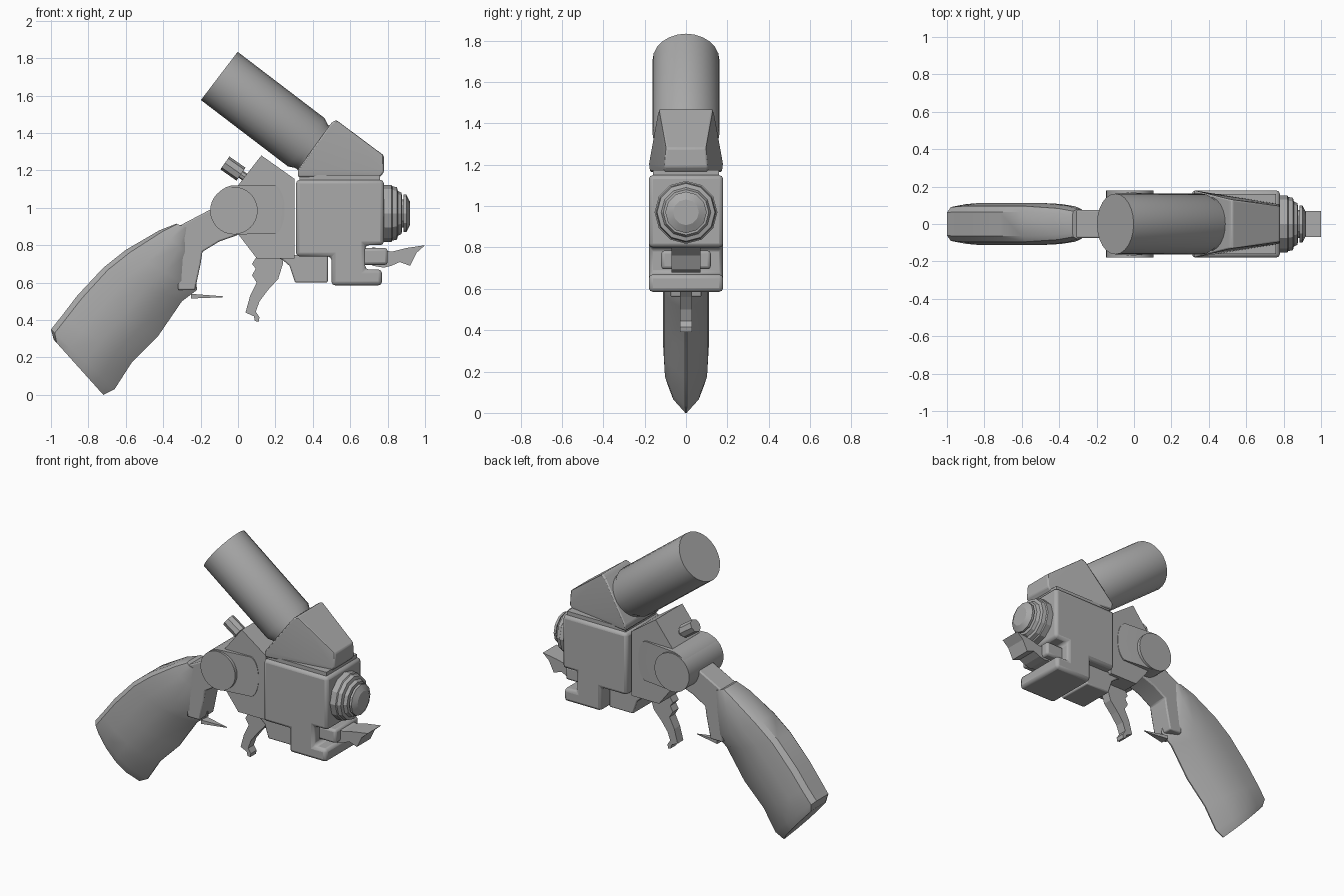
import bpy, bmesh, math
from mathutils import Vector

cube = bpy.data.objects.get("Cube")
if cube:
    bpy.data.objects.remove(cube, do_unlink=True)

grey = bpy.data.materials.new("plain grey")
grey.use_nodes = True
grey.diffuse_color = (0.4, 0.4, 0.4, 1)
grey.node_tree.nodes["Principled BSDF"].inputs["Base Color"].default_value = (0.4, 0.4, 0.4, 1)


def finish(name, bm, bevel=0, smooth=30, segments=2):
    bmesh.ops.recalc_face_normals(bm, faces=bm.faces)
    mesh = bpy.data.meshes.new(name)
    bm.to_mesh(mesh)
    bm.free()
    mesh.materials.append(grey)
    ob = bpy.data.objects.new(name, mesh)
    bpy.context.collection.objects.link(ob)
    if bevel:
        mod = ob.modifiers.new("Bevel", "BEVEL")
        mod.width, mod.segments = bevel, segments
        mod.limit_method, mod.angle_limit = "ANGLE", math.radians(35)
    bpy.ops.object.select_all(action="DESELECT")
    ob.select_set(True)
    bpy.context.view_layer.objects.active = ob
    if smooth:
        bpy.ops.object.shade_smooth_by_angle(angle=math.radians(smooth))
    return ob


def loft(name, rings, **kw):
    """Skin a list of equal-length closed rings and cap both ends."""
    bm = bmesh.new()
    vs = [[bm.verts.new(p) for p in ring] for ring in rings]
    n = len(vs[0])
    for a, b in zip(vs, vs[1:]):
        for i in range(n):
            bm.faces.new((a[i], a[(i + 1) % n], b[(i + 1) % n], b[i]))
    bm.faces.new(vs[0])
    bm.faces.new(vs[-1])
    return finish(name, bm, **kw)


def slab(name, profile, half, **kw):
    """Extrude a side profile (x, z) symmetrically across y."""
    return loft(name, [[(x, y, z) for x, z in profile] for y in (-half, half)], **kw)


def hull(name, points, **kw):
    bm = bmesh.new()
    for p in points:
        bm.verts.new(p)
    bmesh.ops.convex_hull(bm, input=bm.verts)
    bmesh.ops.dissolve_limit(bm, angle_limit=0.02, verts=bm.verts, edges=bm.edges)
    return finish(name, bm, **kw)


def turned(name, start, axis, stations, sides, **kw):
    """Rings of (distance, radius) along an axis lying in the xz plane."""
    d = Vector(axis).normalized()
    up = Vector((-d.z, 0, d.x))
    rings = []
    for t, r in stations:
        ring = []
        for i in range(sides):
            a = math.tau * i / sides
            ring.append(Vector(start) + d * t + up * r * math.cos(a) + Vector((0, r * math.sin(a), 0)))
        rings.append(ring)
    return loft(name, rings, **kw)


# Camera body with notches for the bracket and lower block
slab("body", [(0.31, 1.15), (0.78, 1.15), (0.78, 0.80), (0.68, 0.80), (0.68, 0.67),
              (0.77, 0.67), (0.77, 0.585), (0.5, 0.585), (0.5, 0.74), (0.31, 0.74)],
     0.18, bevel=0.02)
slab("body_top_plate", [(0.33, 1.14), (0.76, 1.14), (0.76, 1.175), (0.33, 1.175)], 0.16)

# Prism housing, narrowing to the front
sections = [(0.32, 1.165, 0.175), (0.32, 1.205, 0.18), (0.50, 1.455, 0.135), (0.525, 1.47, 0.13),
            (0.78, 1.28, 0.095), (0.78, 1.19, 0.105), (0.76, 1.165, 0.105)]
hull("prism_housing", [(x, s * w, z) for x, z, w in sections for s in (-1, 1)], bevel=0.008)

# Viewing tube
turned("viewing_tube", (-0.1, 0, 1.705), (0.8, 0, -0.61),
       [(0, 0.162), (0.585, 0.162), (0.62, 0.145), (0.68, 0.145)], 24)

# Lens rings and cone
turned("lens", (0.77, 0, 0.97), (1, 0, 0),
       [(0, 0.152), (0.05, 0.152), (0.055, 0.145), (0.08, 0.14), (0.085, 0.12), (0.105, 0.11),
        (0.107, 0.075), (0.115, 0.075), (0.115, 0.1), (0.13, 0.1), (0.15, 0.062)], 12, smooth=20)

# Joint block with pivot and tapering cheek
slab("joint_block", [(0.125, 1.28), (0.302, 1.155), (0.302, 0.73), (0.10, 0.73),
                     (0.0, 0.86), (0.0, 1.12)], 0.14)
turn = [math.tau * i / 32 for i in range(32)]
slab("pivot", [(-0.022 + 0.127 * math.cos(a), 0.985 + 0.127 * math.sin(a)) for a in turn], 0.18)
cheek = []
for a in turn:
    c, s = math.cos(a), math.sin(a)
    x = 0.19 + 0.06 * c if c > 0 else -0.01 + 0.13 * c
    for side in (-1, 1):
        cheek.append((x, side * (0.172 - 0.12 * max(0, x)), 0.99 + 0.132 * s))
hull("pivot_cheek", cheek)

# Small knob on its stem
turned("knob", (-0.07, 0, 1.24), (0.8, 0, -0.56), [(0, 0.042), (0.105, 0.042)], 8, smooth=0)
turned("knob_stem", (0, 0, 1.19), (0.8, 0, -0.56), [(0, 0.022), (0.15, 0.022)], 8)

# Neck between pivot and grip
slab("neck", [(-0.34, 0.89), (-0.13, 1.0), (0.02, 0.95), (0.0, 0.855), (-0.10, 0.82),
              (-0.19, 0.765), (-0.20, 0.70), (-0.23, 0.56), (-0.32, 0.56)], 0.075, bevel=0.008)

# Grip: flat rounded back running to a sharp front ridge
spine = [((-0.33, 0.915), (-0.235, 0.88), 0.72), ((-0.42, 0.88), (-0.225, 0.72), 0.88),
         ((-0.6, 0.775), (-0.22, 0.56), 1), ((-0.72, 0.68), (-0.30, 0.50), 1),
         ((-0.86, 0.53), (-0.43, 0.31), 1), ((-0.94, 0.425), (-0.57, 0.17), 1),
         ((-1.0, 0.35), (-0.66, 0.03), 0.95), ((-0.985, 0.295), (-0.72, 0.0), 0.82)]
section = [(0, 0.065), (0.06, 0.095), (0.3, 0.112), (0.55, 0.107), (0.78, 0.075), (1, 0.004)]
loop = section + [(t, -w) for t, w in reversed(section)]
loft("grip", [[(b[0] + (f[0] - b[0]) * t, w * k, b[1] + (f[1] - b[1]) * t) for t, w in loop]
              for b, f, k in spine], smooth=35)

# Thin spike on the grip front
hull("grip_spike", [(-0.25, -0.03, 0.54), (-0.25, 0.03, 0.54), (-0.25, -0.03, 0.515),
                    (-0.25, 0.03, 0.515), (-0.08, 0, 0.527), (-0.08, 0, 0.522)], smooth=0)

# Trigger with stepped front
slab("trigger", [(0.10, 0.74), (0.075, 0.70), (0.095, 0.675), (0.075, 0.64), (0.10, 0.60),
                 (0.065, 0.53), (0.04, 0.44), (0.085, 0.42), (0.09, 0.395), (0.11, 0.39),
                 (0.115, 0.415), (0.095, 0.445), (0.115, 0.5), (0.16, 0.56), (0.215, 0.62),
                 (0.24, 0.70), (0.24, 0.74)], 0.03, smooth=0)
slab("lower_block", [(0.2, 0.74), (0.48, 0.76), (0.48, 0.6), (0.305, 0.6), (0.275, 0.69), (0.24, 0.72)],
     0.12, bevel=0.008)

# Horned bracket and its cross block
slab("bracket_block", [(0.66, 0.695), (0.80, 0.695), (0.80, 0.785), (0.66, 0.785)], 0.12, bevel=0.015)
slab("bracket_horn", [(0.72, 0.79), (0.82, 0.765), (0.9, 0.785), (1.0, 0.80), (0.955, 0.76),
                      (0.92, 0.69), (0.865, 0.71), (0.82, 0.69), (0.78, 0.68), (0.72, 0.69)],
     0.07, smooth=0)
